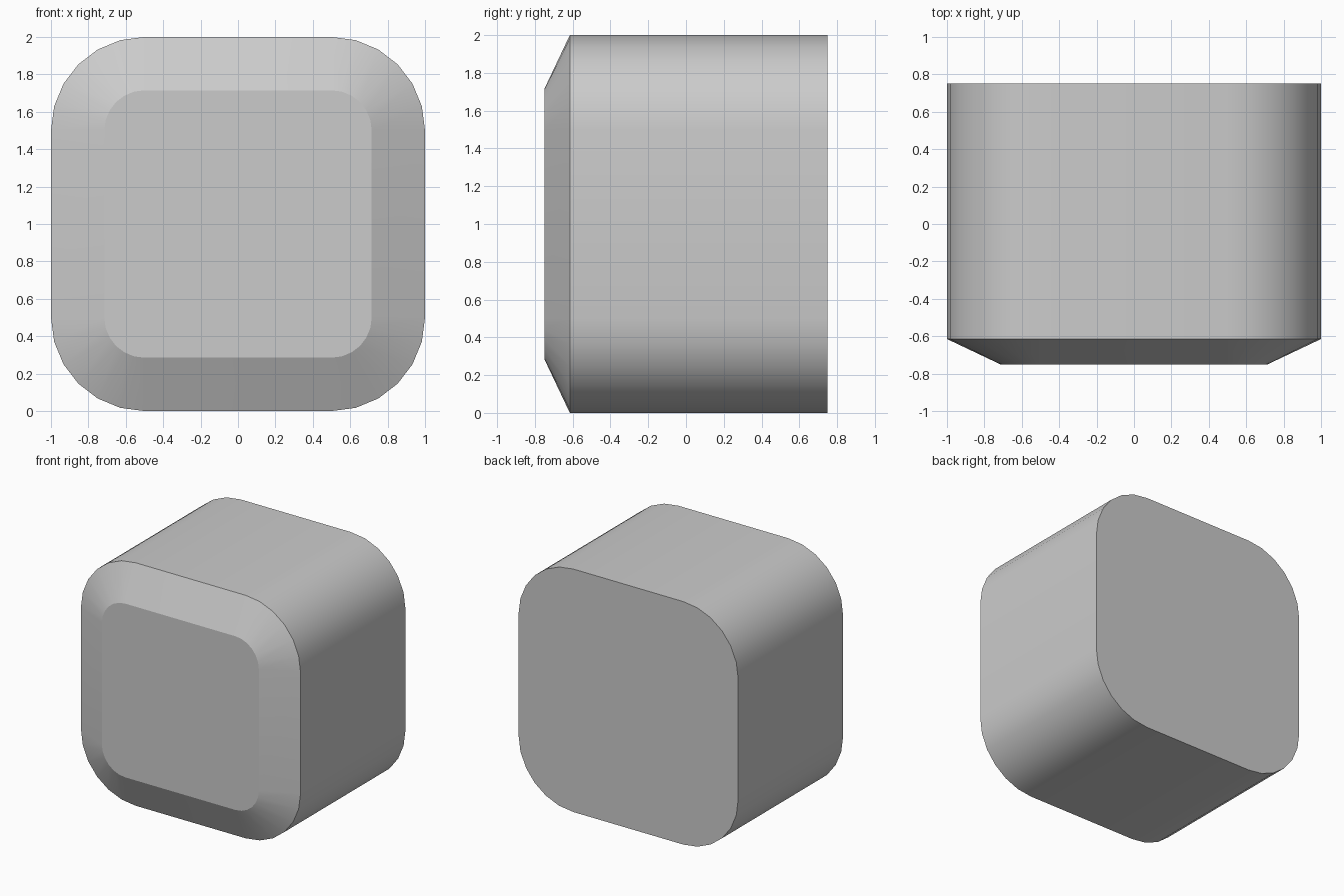
import bpy, bmesh, math

if "Cube" in bpy.data.objects:
    bpy.data.objects.remove(bpy.data.objects["Cube"])

CENTRE, STEPS = 0.5, 6  # corner arc centre offset and segments per corner


def outline(bm, radius, y):
    """Ring of vertices: rounded square in the xz plane, centred on z = 1."""
    ring = []
    for q, (sx, sz) in enumerate(((1, 1), (-1, 1), (-1, -1), (1, -1))):
        for i in range(STEPS + 1):
            a = math.radians(90 * (q + i / STEPS))
            ring.append(bm.verts.new((sx * CENTRE + radius * math.cos(a), y,
                                      1 + sz * CENTRE + radius * math.sin(a))))
    return ring


# Rounded block with a sloped front rim
bm = bmesh.new()
rings = [outline(bm, 0.215, -0.75),   # raised front panel
         outline(bm, 0.5, -0.615),    # outer edge of the rim
         outline(bm, 0.5, 0.75)]      # back edge
for a, b in zip(rings, rings[1:]):
    for i in range(len(a)):
        j = (i + 1) % len(a)
        bm.faces.new((a[i], a[j], b[j], b[i]))
bm.faces.new(rings[0])
bm.faces.new(rings[-1])
bmesh.ops.recalc_face_normals(bm, faces=bm.faces)

mesh = bpy.data.meshes.new("rounded_block")
bm.to_mesh(mesh)
bm.free()
block = bpy.data.objects.new("rounded_block", mesh)
bpy.context.collection.objects.link(block)

# Smooth corners, crisp rim edges
bpy.context.view_layer.objects.active = block
block.select_set(True)
bpy.ops.object.shade_smooth_by_angle(angle=math.radians(20))
